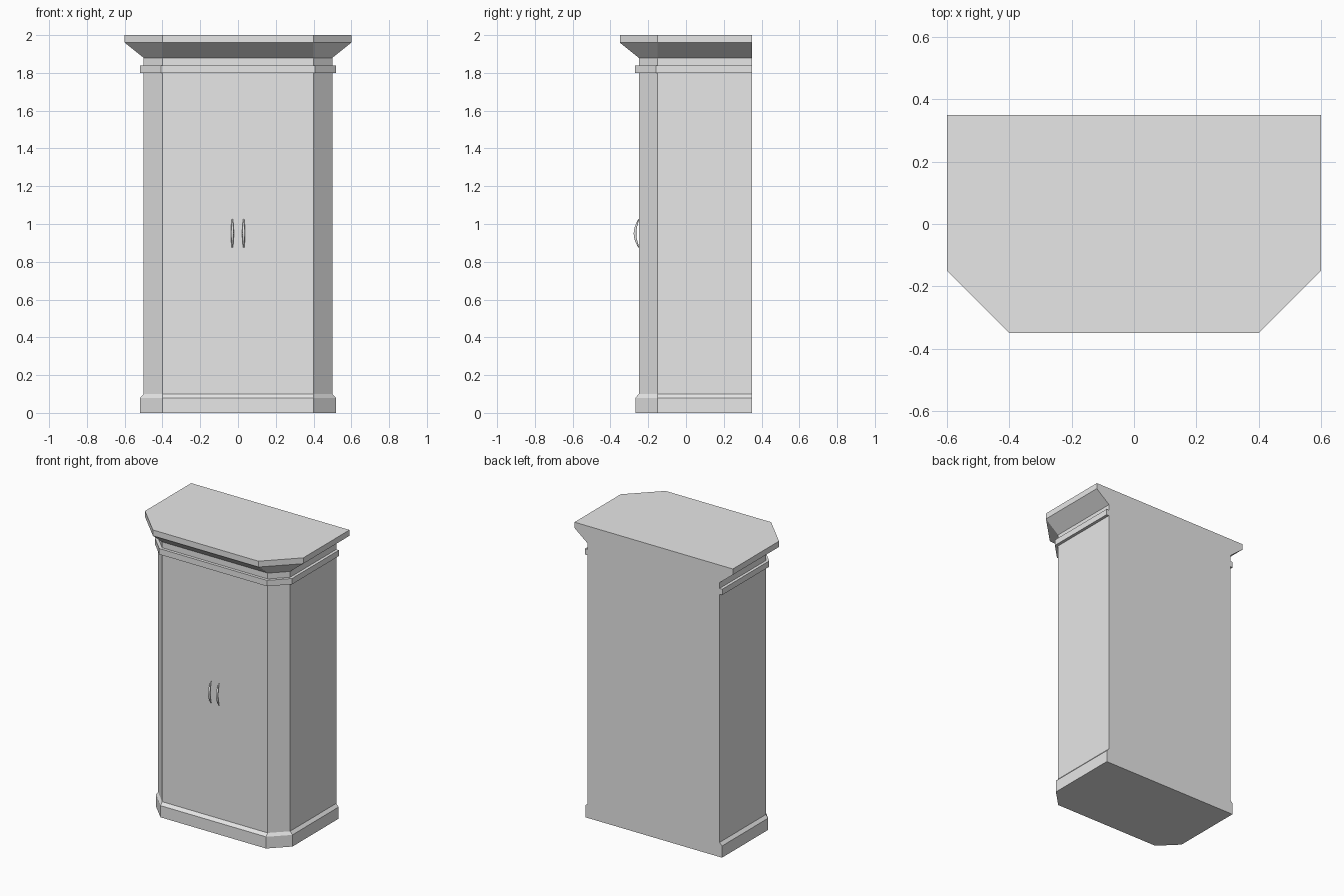
import bpy, bmesh, math

old = bpy.data.objects.get("Cube")
if old:
    bpy.data.objects.remove(old)

grey = bpy.data.materials.new("plain grey")
grey.use_nodes = True
grey.diffuse_color = (0.8, 0.8, 0.8, 1)
grey.node_tree.nodes["Principled BSDF"].inputs["Base Color"].default_value = (0.8, 0.8, 0.8, 1)

BACK, FRONT, SHOULDER = 0.35, -0.25, -0.15
HALF, FACE = 0.5, 0.4


def outline(out, corner):
    """Plan with two cut front corners, pushed out at the front and sides only."""
    right = [(FACE + corner, FRONT - out), (HALF + out, SHOULDER - corner), (HALF + out, BACK)]
    return right + [(-x, y) for x, y in reversed(right)]


def stack(name, levels):
    """Solid lofted through (height, overhang, corner shift) levels."""
    bm = bmesh.new()
    rings = [[bm.verts.new((x, y, z)) for x, y in outline(out, corner)]
             for z, out, corner in levels]
    for low, high in zip(rings, rings[1:]):
        for i in range(len(low)):
            j = (i + 1) % len(low)
            bm.faces.new((low[i], low[j], high[j], high[i]))
    bm.faces.new(rings[0][::-1])
    bm.faces.new(rings[-1])
    bmesh.ops.recalc_face_normals(bm, faces=bm.faces)
    mesh = bpy.data.meshes.new(name)
    bm.to_mesh(mesh)
    bm.free()
    mesh.materials.append(grey)
    obj = bpy.data.objects.new(name, mesh)
    bpy.context.collection.objects.link(obj)


# Cabinet: plinth, body, moulding and flared cornice
stack("plinth", [(0, 0.018, 0), (0.08, 0.018, 0), (0.1, 0, 0)])
stack("cabinet_body", [(0.1, 0, 0), (1.8, 0, 0)])
stack("moulding_band", [(1.8, 0.02, 0.008), (1.84, 0.02, 0.008)])
stack("neck", [(1.84, 0, 0), (1.88, 0, 0)])
stack("cornice", [(1.88, 0, 0), (1.96, 0.1, 0), (2, 0.1, 0)])


def handle(name, x):
    """Bowed pull, thick in the middle and thin at its ends."""
    curve = bpy.data.curves.new(name, "CURVE")
    curve.dimensions = "3D"
    curve.bevel_depth = 0.008
    curve.bevel_resolution = 1
    curve.use_fill_caps = True
    steps = 12
    spline = curve.splines.new("POLY")
    spline.points.add(steps)
    for i, point in enumerate(spline.points):
        t = i / steps
        bow = math.sin(math.pi * t)
        point.co = (x, FRONT - 0.02 * bow, 0.875 + 0.15 * t, 1)
        point.radius = 0.4 + 0.6 * bow
    curve.materials.append(grey)
    obj = bpy.data.objects.new(name, curve)
    bpy.context.collection.objects.link(obj)


# Pair of door pulls
for side, x in (("left", 0.03), ("right", -0.03)):
    handle(side + "_handle", x)
